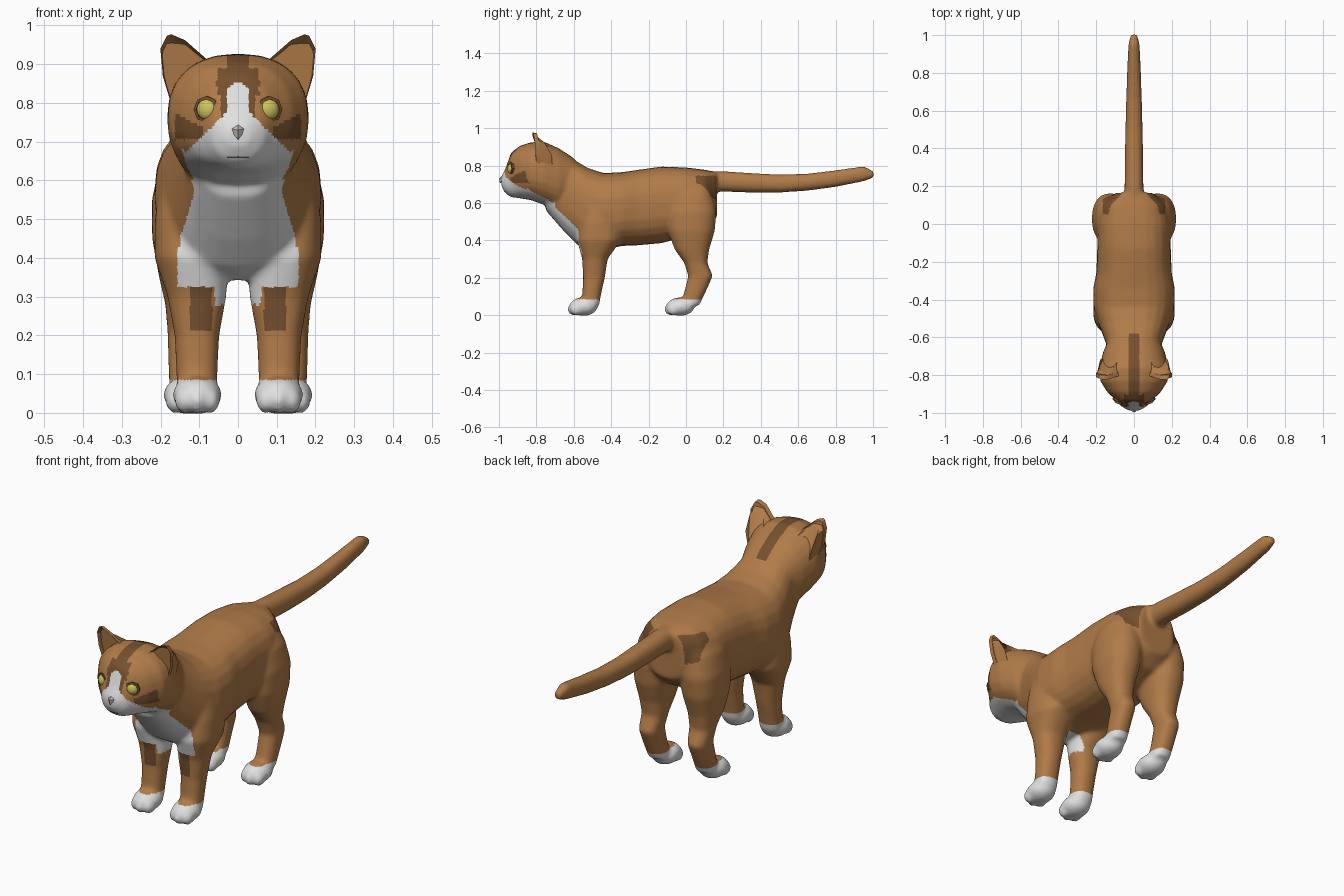
import bpy, bmesh, math
from mathutils import Vector, Matrix

if "Cube" in bpy.data.objects:
    bpy.data.objects.remove(bpy.data.objects["Cube"])


def material(name, rgb):
    m = bpy.data.materials.new(name)
    m.use_nodes = True
    m.diffuse_color = (*rgb, 1)
    m.node_tree.nodes["Principled BSDF"].inputs["Base Color"].default_value = (*rgb, 1)
    return m


ginger = material("ginger fur", (.44, .2, .066))
dark = material("dark brown fur", (.18, .08, .028))
white = material("white fur", (.75, .75, .75))
yellow = material("yellow eye", (.62, .56, .11))
pink = material("pale nose", (.55, .5, .47))


def make_object(name, bm, mats):
    bmesh.ops.recalc_face_normals(bm, faces=bm.faces)
    mesh = bpy.data.meshes.new(name)
    bm.to_mesh(mesh)
    bm.free()
    for m in mats:
        mesh.materials.append(m)
    mesh.polygons.foreach_set("use_smooth", [True] * len(mesh.polygons))
    mesh.set_sharp_from_angle(angle=.7)
    ob = bpy.data.objects.new(name, mesh)
    bpy.context.collection.objects.link(ob)
    return ob


def loft(bm, rings, square=2.0, sides=24):
    """Closed tube through (centre, across, along) rings."""
    loops = []
    for centre, across, along in rings:
        loop = []
        for i in range(sides):
            a = math.tau * i / sides
            c, s = math.cos(a), math.sin(a)
            c, s = (math.copysign(abs(v) ** (2 / square), v) for v in (c, s))
            loop.append(bm.verts.new(Vector(centre) + across * c + along * s))
        loops.append(loop)
    for low, high in zip(loops, loops[1:]):
        for i in range(sides):
            j = (i + 1) % sides
            bm.faces.new((low[i], low[j], high[j], high[i]))
    bm.faces.new(loops[0])
    bm.faces.new(loops[-1])


X, Y, Z = Vector((1, 0, 0)), Vector((0, 1, 0)), Vector((0, 0, 1))


def trunk(bm, sections, square):
    # sections: y, bottom z, top z, half width
    loft(bm, [((0, y, (lo + hi) / 2), X * w, Z * (hi - lo) / 2)
              for y, lo, hi, w in sections], square)


def leg(bm, side, sections):
    # sections: x, y, z, half width, half depth
    loft(bm, [((side * x, y, z), X * w, Y * d) for x, y, z, w, d in sections], 2.3)


def ellipsoid(bm, centre, size, turn=Matrix(), segments=16):
    bmesh.ops.create_uvsphere(bm, u_segments=segments, v_segments=segments // 2, radius=1,
                              matrix=turn @ Matrix.Translation(centre) @ Matrix.Diagonal((*size, 1)))


torso = [(-.75, .56, .86, .115), (-.65, .445, .865, .142), (-.58, .375, .82, .168),
         (-.52, .34, .785, .192), (-.44, .35, .76, .215), (-.34, .37, .765, .216),
         (-.26, .373, .777, .2), (-.13, .385, .795, .195), (0, .42, .79, .195),
         (.1, .46, .778, .175), (.165, .52, .765, .10)]
head = [(-.988, .69, .74, .03), (-.965, .65, .785, .068), (-.935, .63, .87, .094),
        (-.89, .625, .905, .142), (-.83, .615, .925, .18), (-.76, .59, .928, .184),
        (-.68, .56, .893, .165), (-.6, .60, .84, .13)]
tail = [(.08, .66, .77, .05), (.2, .66, .77, .05), (.35, .655, .76, .049), (.5, .655, .752, .046),
        (.65, .665, .757, .042), (.8, .685, .775, .037), (.95, .715, .797, .03), (1.004, .735, .77, .018)]
hind_leg = [(.09, .04, .73, .06, .07), (.11, .025, .65, .09, .12), (.125, .028, .55, .098, .135),
            (.13, .028, .45, .092, .126), (.132, .032, .35, .072, .092), (.13, .052, .28, .058, .062),
            (.132, .078, .21, .05, .066), (.132, .05, .13, .048, .058), (.13, .02, .05, .047, .05)]
front_leg = [(.12, -.46, .64, .075, .08), (.135, -.46, .5, .08, .105), (.12, -.465, .4, .096, .118),
             (.106, -.487, .3, .076, .068), (.106, -.492, .2, .058, .058),
             (.106, -.503, .12, .054, .051), (.106, -.515, .05, .052, .05)]

# Body, head, legs, paws and tail are fused into one skin
bm = bmesh.new()
trunk(bm, torso, 2.5)
trunk(bm, head, 2.3)
trunk(bm, tail, 2.2)
for side in (-1, 1):
    leg(bm, side, hind_leg)
    leg(bm, side, front_leg)
    for x, y in ((.105, -.548), (.129, -.03)):
        ellipsoid(bm, (side * x, y, .046), (.065, .077, .05))
        for toe in (-.034, 0, .034):
            ellipsoid(bm, (side * x + toe, y - .052 + abs(toe) * .4, .032), (.025, .035, .034))
body = make_object("body", bm, [ginger, dark, white])
fuse = body.modifiers.new("fuse", 'REMESH')
fuse.mode, fuse.voxel_size = 'VOXEL', .008
soften = body.modifiers.new("soften", 'SMOOTH')
soften.factor, soften.iterations = .5, 15
evaluated = body.evaluated_get(bpy.context.evaluated_depsgraph_get())
skin = bpy.data.meshes.new_from_object(evaluated)
body.modifiers.clear()
body.data = skin
skin.materials.clear()
for m in (ginger, dark, white):
    skin.materials.append(m)


def blend(points, t):
    for (a, va), (b, vb) in zip(points, points[1:]):
        if t <= b:
            return va + (vb - va) * (t - a) / (b - a)
    return points[-1][1]


jaw_edge = [(-1, .75), (-.93, .70), (-.83, .665), (-.73, .615), (-.62, .49), (-.53, .36), (-.45, .33)]
bib_width = [(.3, .155), (.4, .157), (.46, .147), (.57, .112), (.68, .145)]


def fur_colour(c, n):
    x, y, z = abs(c.x), c.y, c.z
    if z < .085:                                       # socks
        return 2
    if y < -.85 and z > .62:                           # face
        if z < .805 - x or (x < .03 and z < .855 - x * .6):
            return 2
        if (x < .055 and .82 < z < .89) or (x < .03 and z >= .89):
            return 1
        if .09 < x < .163 and .705 < z < .735 + (x - .09) * .55:
            return 1
        return int(x < .045 and z < .82)
    if z > .8 and x < .03 and y < -.58:                # crown stripe
        return 1
    if z < .76 and z > .69 and y < -.8 and x < .163:   # cheek patch ends
        return int(z > .705)
    if y < -.45 and .325 < z < .68 and x < blend(bib_width, z):   # bib
        if z < blend(jaw_edge, y) or n.y < -.35:
            return 2
    if y < -.43 and .28 < z < .42 and x < .06:         # between the forelegs
        return 2
    if y < -.45 and .21 < z < .325 and .067 < x < .125 and n.y < -.3:
        return 1                                       # foreleg patches
    if .05 < y < .16 and .055 < x < .165 and .69 - (y - .05) * .7 < z < .745:
        return 1                                       # rump patches
    return 0


for p in skin.polygons:
    p.use_smooth = True
    p.material_index = fur_colour(p.center, p.normal)

# Ears: cupped front, back sloping down into the head
outline = [(.066, -.80, .9), (.137, -.822, .962), (.172, -.822, .977), (.184, -.818, .973),
           (.2, -.81, .94), (.194, -.805, .873), (.172, -.80, .80), (.10, -.80, .82)]
for side, label in ((1, "left"), (-1, "right")):
    bm = bmesh.new()
    rim = [bm.verts.new((side * x, y, z)) for x, y, z in outline]
    ridge = [bm.verts.new((side * (x * .8 + .024), y + .012 + min(.98 - z, .075), z - .016))
             for x, y, z in outline]
    for i in range(len(rim)):
        j = (i + 1) % len(rim)
        bm.faces.new((rim[i], rim[j], ridge[j], ridge[i]))
    bmesh.ops.triangulate(bm, faces=[bm.faces.new(ridge)])
    front = bm.faces.new(rim)
    bmesh.ops.inset_region(bm, faces=[front], thickness=.015, use_even_offset=True)
    bmesh.ops.translate(bm, verts=front.verts, vec=(0, .022, -.004))
    make_object(label + "_ear", bm, [ginger])

    # Eyes with dark lids, turned outward
    turn = Matrix.Translation((side * .079, -.933, .783)) @ Matrix.Rotation(side * .38, 4, 'Z')
    bm = bmesh.new()
    ellipsoid(bm, (0, -.004, 0), (.027, .017, .027), turn)
    make_object(label + "_eye", bm, [yellow])
    bm = bmesh.new()
    loops = []
    for radius, depth in ((.036, .03), (.035, -.009), (.027, -.011), (.027, .03)):
        loops.append([bm.verts.new(turn @ Vector((radius * math.cos(math.tau * k / 8), depth,
                                                  radius * math.sin(math.tau * k / 8)))) for k in range(8)])
    for a, b in zip(loops, loops[1:] + loops[:1]):
        for k in range(8):
            bm.faces.new((a[k], a[k - 1], b[k - 1], b[k]))
    make_object(label + "_eyelid", bm, [dark])

# Nose: small wedge pointing down
bm = bmesh.new()
corners = [(-.025, -.978, .735), (.025, -.978, .735), (0, -.982, .746), (0, -1, .73),
           (0, -.995, .705), (0, -.95, .725)]
bmesh.ops.convex_hull(bm, input=[bm.verts.new(c) for c in corners])
make_object("nose", bm, [pink])

# Mouth line
bm = bmesh.new()
ellipsoid(bm, (0, -.93, .66), (.055, .044, .003))
make_object("mouth", bm, [dark])
